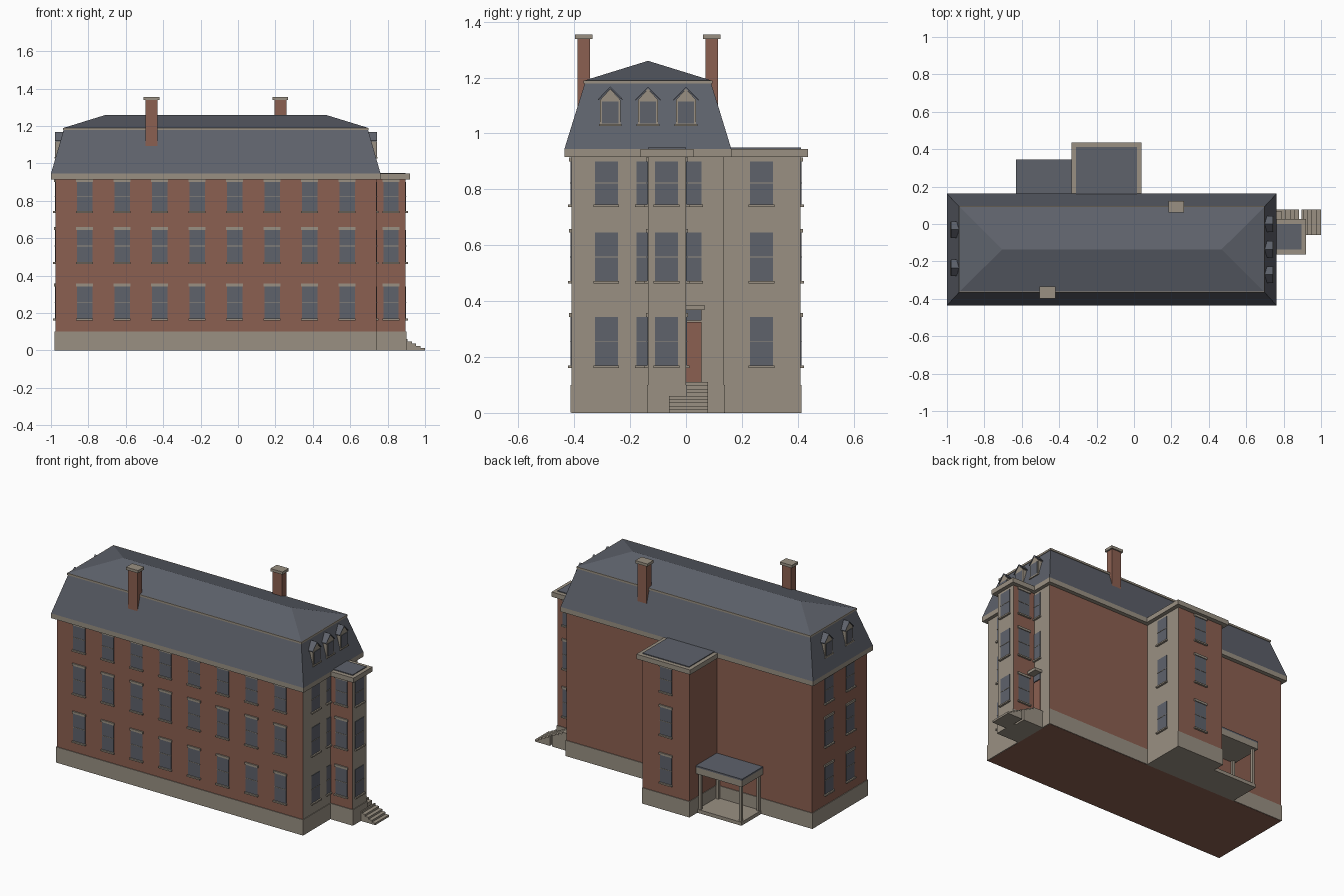
import bpy, bmesh
from mathutils import Vector

cube = bpy.data.objects.get("Cube")
if cube:
    bpy.data.objects.remove(cube)


def material(name, rgb):
    m = bpy.data.materials.new(name)
    m.use_nodes = True
    m.diffuse_color = (*rgb, 1)
    m.node_tree.nodes["Principled BSDF"].inputs["Base Color"].default_value = (*rgb, 1)
    return m


BRICK = material("brick_red", (0.26, 0.115, 0.082))
STONE = material("pale_stone", (0.32, 0.28, 0.225))
SLATE = material("slate_grey", (0.112, 0.122, 0.148))


def finish(bm, name, *mats):
    bmesh.ops.recalc_face_normals(bm, faces=bm.faces)
    mesh = bpy.data.meshes.new(name)
    bm.to_mesh(mesh)
    bm.free()
    for m in mats:
        mesh.materials.append(m)
    obj = bpy.data.objects.new(name, mesh)
    bpy.context.collection.objects.link(obj)
    return obj


def add_box(bm, x, y, z):
    vs = bmesh.ops.create_cube(bm, size=1)["verts"]
    for v in vs:
        v.co = Vector(r[0] if c < 0 else r[1] for c, r in zip(v.co, (x, y, z)))


def boxes(name, mat, *parts):
    bm = bmesh.new()
    for part in parts:
        add_box(bm, *part)
    return finish(bm, name, mat)


def walls(name, x, y, z):
    """Brick block whose entrance side (+x) is faced in stone."""
    obj = boxes(name, BRICK, (x, y, z))
    obj.data.materials.append(STONE)
    for p in obj.data.polygons:
        p.material_index = int(p.normal.x > 0.9)


def frustum(name, mat, low, high):
    """Hull between two level rectangles given as (x range, y range, z)."""
    bm = bmesh.new()
    for xr, yr, z in (low, high):
        for x in xr:
            for y in yr:
                bm.verts.new((x, y, z))
    bmesh.ops.convex_hull(bm, input=bm.verts)
    bmesh.ops.remove_doubles(bm, verts=bm.verts, dist=1e-5)
    bmesh.ops.dissolve_limit(bm, angle_limit=0.01, verts=bm.verts, edges=bm.edges)
    return finish(bm, name, mat)


# Main block, rear wing and entrance bay
EAVE, TOP, MID = 0.915, 0.945, -0.136
L, R, F, B = -0.976, 0.74, -0.41, 0.136
WL, WR, WB = -0.31, 0.015, 0.41
BX, BF, BB = 0.896, -0.136, 0.0
walls("main_walls", (L, R), (F, B), (0, EAVE))
walls("wing_walls", (WL, WR), (B, WB), (0.05, EAVE))
walls("bay_walls", (R, BX), (BF, BB), (0.05, EAVE))
e = 0.004
boxes("foundation", STONE,
      ((L - e, R + e), (F - e, B + e), (0.001, 0.1)),
      ((WL - e, WR + e), (B, WB + e), (0, 0.1)),
      ((R, BX + e), (BF - e, BB + e), (0, 0.1)))

# Eaves and flat roofs
boxes("main_eaves", STONE, ((-1.0, 0.762), (-0.435, 0.162), (EAVE, TOP)))
boxes("wing_eaves", STONE, ((-0.335, 0.04), (B, 0.437), (EAVE, TOP)))
boxes("bay_eaves", STONE, ((R, 0.92), (-0.162, 0.026), (EAVE, TOP)))
boxes("wing_flat_roof", SLATE, ((WL, WR), (B, 0.412), (TOP, 0.95)))
boxes("bay_flat_roof", SLATE, ((R, BX), (BF, BB), (TOP, 0.95)))

# Mansard roof, upper trim and hipped cap
frustum("mansard_roof", SLATE, ((-1.0, 0.762), (-0.435, 0.162), TOP),
        ((-0.932, 0.695), (-0.362, 0.09), 1.18))
boxes("mansard_trim", STONE, ((-0.936, 0.699), (-0.367, 0.095), (1.178, 1.19)))
frustum("hipped_cap", SLATE, ((-0.932, 0.695), (-0.362, 0.09), 1.19),
        ((-0.705, 0.468), (MID, MID), 1.26))

# Chimneys with stone caps
for name, cx, cy in (("front_chimney", -0.462, -0.366), ("rear_chimney", 0.226, 0.092)):
    boxes(name, BRICK, ((cx - 0.032, cx + 0.032), (cy - 0.023, cy + 0.023), (1, 1.34)))
    boxes(name + "_cap", STONE, ((cx - 0.042, cx + 0.042), (cy - 0.031, cy + 0.031), (1.338, 1.355)))

# Windows: glass plate, meeting rail, sill and lintel
FLOORS = ((0.17, 0.343), (0.472, 0.645), (0.745, 0.9))
glass, trim = [], []


def plate(axis, wall, side, mid, half, z, depth):
    """Box on a wall; axis 0 is an x-facing wall, axis 1 a y-facing wall."""
    out = tuple(sorted((wall - side * 0.005, wall + side * depth)))
    span = (mid - half, mid + half)
    return (out, span, z) if axis == 0 else (span, out, z)


def window(axis, wall, side, mid, lintel=True, floors=FLOORS):
    w = (axis, wall, side, mid)
    for lo, hi in floors:
        c = (lo + hi) / 2
        glass.append(plate(*w, 0.041, (lo, hi), 0.003))
        trim.append(plate(*w, 0.041, (c - 0.0015, c + 0.0015), 0.005))
        trim.append(plate(*w, 0.046, (lo - 0.009, lo), 0.012))
        if lintel:
            trim.append(plate(*w, 0.046, (hi, hi + 0.014), 0.008))


for i in range(8):
    window(1, F, -1, -0.82 + i * 0.2005)
for y in (-0.03, -0.242):
    window(0, L, -1, y)
for y in (-0.285, MID):
    window(0, R, 1, y, False)
window(0, R, 1, 0.014, False, FLOORS[1:])
window(0, BX, 1, -0.07, False)
window(1, BF, -1, 0.818)
window(1, BB, 1, 0.818)
window(0, WR, 1, 0.27, False)
window(1, WB, 1, -0.148)
boxes("window_glass", SLATE, *glass)
boxes("window_trim", STONE, *trim)

# Entrance door, transom light and hood
boxes("door", BRICK, plate(0, R, 1, 0.028, 0.028, (0.11, 0.325), 0.006))
boxes("door_transom", SLATE, plate(0, R, 1, 0.028, 0.028, (0.33, 0.368), 0.006))
boxes("door_hood", STONE, plate(0, R, 1, 0.03, 0.036, (0.368, 0.386), 0.05))

# Entrance steps: a narrow upper flight beside the bay, a wide lower flight
steps = []
for i in range(9):
    end = 1.0 - i * 0.0235
    top = 0.0122 * (i + 1)
    steps.append(((R if i > 4 else BX, end), (0 if i > 4 else -0.06, 0.078), (0, top)))
boxes("entrance_steps", STONE, *steps)


# Dormers set into the mansard ends
def dormer(name, x, side, y):
    def prism(label, mat, profile, start, end):
        bm = bmesh.new()
        face = bm.faces.new([bm.verts.new((x + side * start, y + py, pz)) for py, pz in profile])
        ext = bmesh.ops.extrude_face_region(bm, geom=[face])["geom"]
        moved = [v for v in ext if isinstance(v, bmesh.types.BMVert)]
        bmesh.ops.translate(bm, verts=moved, vec=(side * (end - start), 0, 0))
        finish(bm, name + label, mat)

    w = 0.036
    prism("_body", STONE, ((-w, 1.03), (w, 1.03), (w, 1.12), (0, 1.16), (-w, 1.12)), -0.05, 0)
    prism("_roof", SLATE, ((-0.044, 1.118), (0, 1.16), (0.044, 1.118),
                           (0.044, 1.123), (0, 1.168), (-0.044, 1.123)), -0.05, 0.002)
    boxes(name + "_glass", SLATE, plate(0, x, side, y, 0.029, (1.035, 1.115), 0.003))
    boxes(name + "_sill", STONE, plate(0, x, side, y, 0.041, (1.026, 1.034), 0.006))


for i, y in enumerate((-0.271, MID, 0.0)):
    dormer(f"left_dormer_{i + 1}", 0.74, 1, y)
for i, y in enumerate((-0.235, -0.03)):
    dormer(f"right_dormer_{i + 1}", -0.976, -1, y)

# Open rear porch
PX, PY = -0.632, 0.345
boxes("porch_deck", STONE, ((PX + 0.01, WL), (B, PY - 0.01), (0, 0.022)))
boxes("porch_posts", STONE, *[((x, x + 0.016), (y, y + 0.016), (0.02, 0.255))
                              for x in (PX + 0.015, WL - 0.026) for y in (B + 0.004, PY - 0.031)])
boxes("porch_eaves", STONE, ((PX, WL), (B, PY), (0.25, 0.29)))
boxes("porch_roof", SLATE, ((PX, WL), (B, PY), (0.29, 0.3)))
